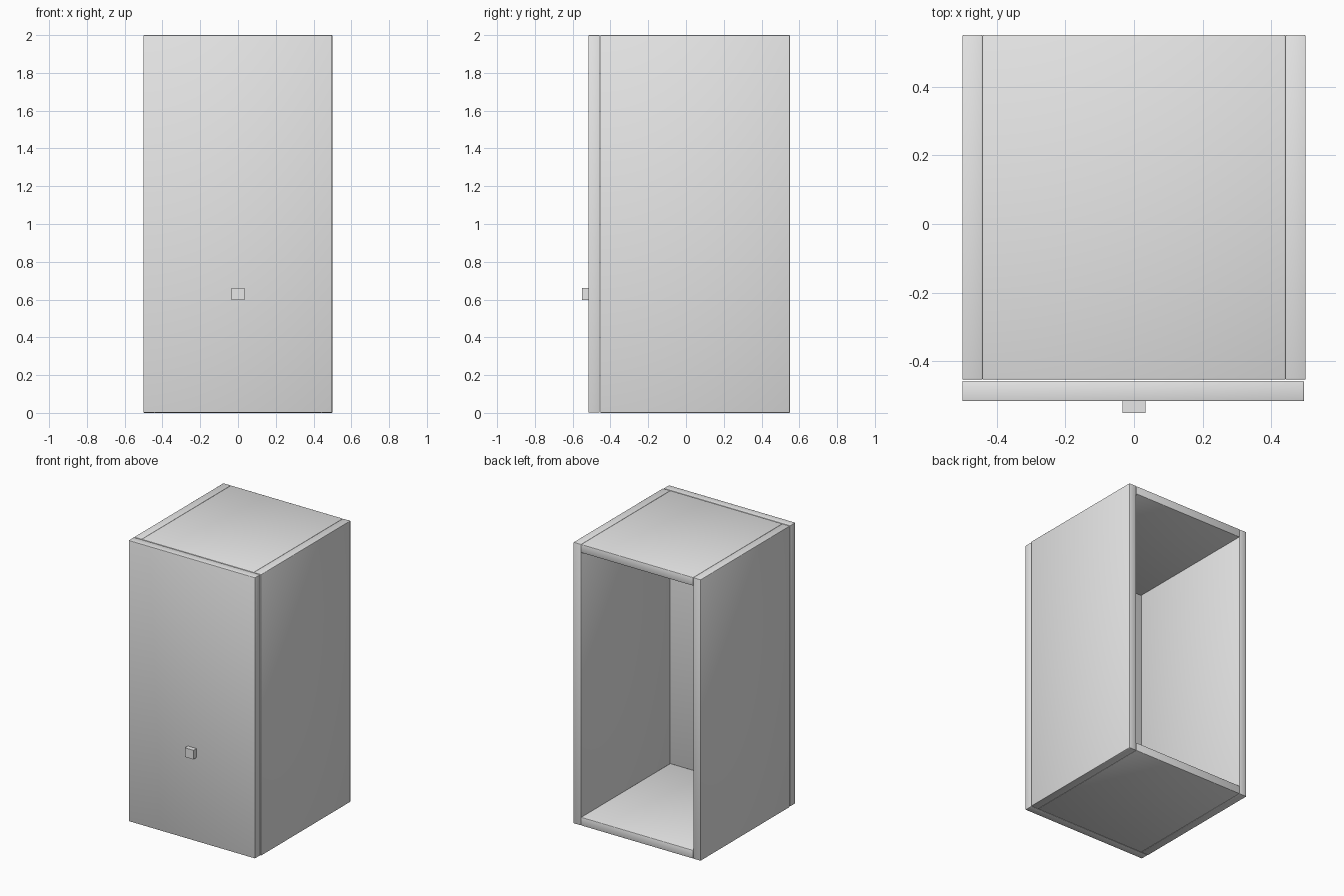
import bpy

cube = bpy.data.objects.get("Cube")
if cube:
    bpy.data.objects.remove(cube, do_unlink=True)


def material(name, colour):
    mat = bpy.data.materials.new(name)
    mat.use_nodes = True
    mat.diffuse_color = colour
    mat.node_tree.nodes["Principled BSDF"].inputs["Base Color"].default_value = colour
    return mat


grey = material("light grey", (0.8, 0.8, 0.8, 1))


def panel(name, low, high, bevel=0.003):
    """Box between two corners, with softened edges if bevel is set."""
    centre = [(a + b) / 2 for a, b in zip(low, high)]
    bpy.ops.mesh.primitive_cube_add(size=1, location=centre)
    obj = bpy.context.object
    obj.name = name
    obj.scale = [b - a for a, b in zip(low, high)]
    bpy.ops.object.transform_apply(location=False, rotation=False, scale=True)
    obj.data.materials.append(grey)
    if bevel:
        mod = obj.modifiers.new("soft edges", "BEVEL")
        mod.width = bevel
        mod.segments = 2
        bpy.ops.object.shade_smooth()
    return obj


front, back, inner, outer = -0.453, 0.55, 0.441, 0.5
thick = outer - inner

# Carcass: two sides, top and bottom, open at the back
panel("left_side", (inner, front, 0), (outer, back, 2))
panel("right_side", (-outer, front, 0), (-inner, back, 2))
panel("top_panel", (-inner, front, 2 - thick), (inner, back, 2))
panel("bottom_panel", (-inner, front, 0), (inner, back, thick))

# Door, a touch narrower than the carcass, with a square knob
panel("door", (-outer, -0.516, 0.002), (0.495, -0.457, 2))
panel("knob", (-0.034, -0.55, 0.597), (0.034, -0.516, 0.662), bevel=0)
